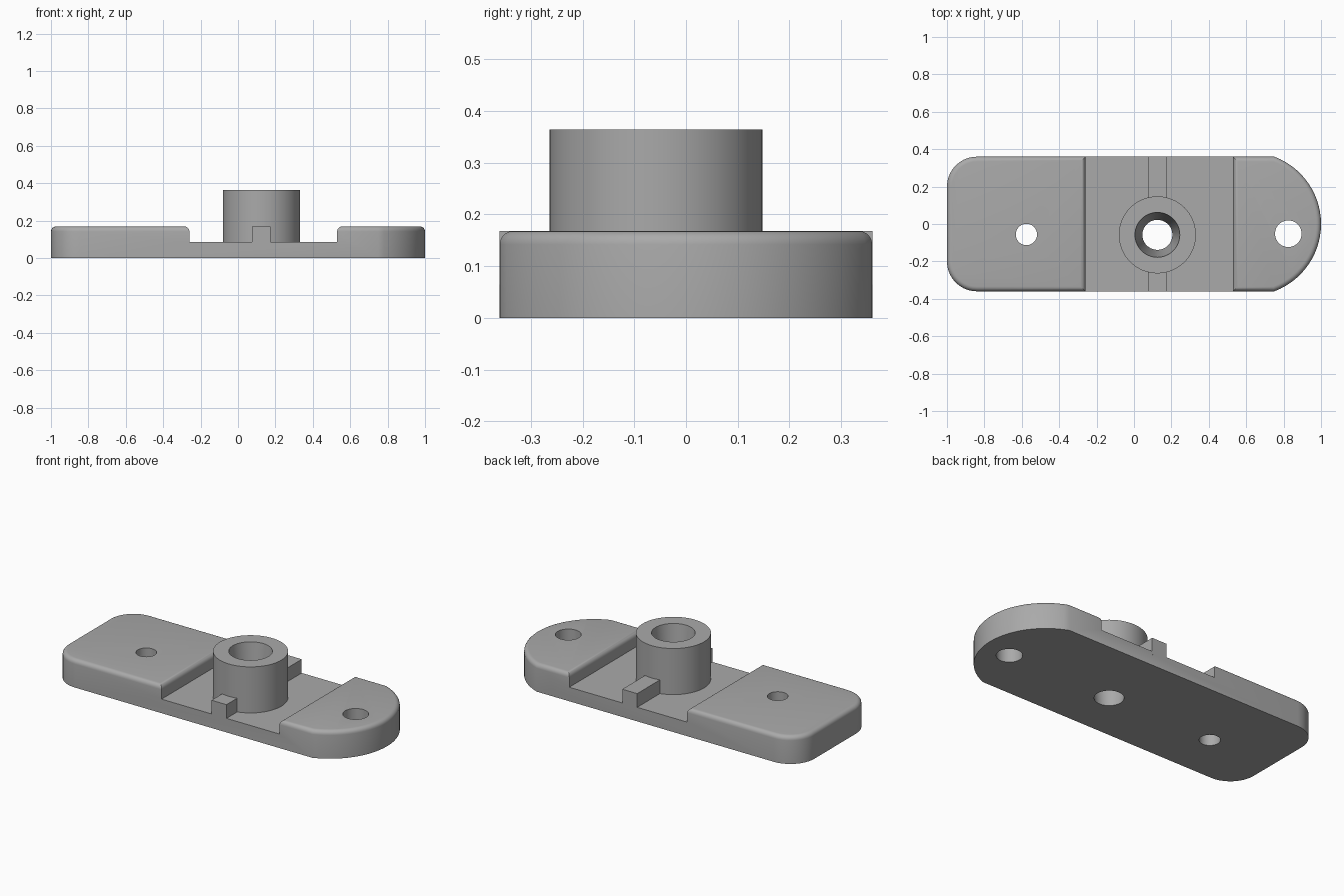
import bpy
import bmesh
from math import sin, cos, pi, atan2

if "Cube" in bpy.data.objects:
    bpy.data.objects.remove(bpy.data.objects["Cube"], do_unlink=True)

HALF, PAD_Z, FLOOR_Z, BOSS_Z = 0.36, 0.168, 0.085, 0.364
SLOT = (-0.26, 0.53)
BOSS = (0.125, -0.058)

grey = bpy.data.materials.new("plain grey")
grey.use_nodes = True
grey.diffuse_color = (0.4, 0.4, 0.4, 1)
grey.node_tree.nodes["Principled BSDF"].inputs["Base Color"].default_value = grey.diffuse_color


def finish(name, bm):
    bmesh.ops.recalc_face_normals(bm, faces=bm.faces)
    mesh = bpy.data.meshes.new(name)
    bm.to_mesh(mesh)
    bm.free()
    mesh.materials.append(grey)
    obj = bpy.data.objects.new(name, mesh)
    bpy.context.collection.objects.link(obj)
    return obj


def prism(name, outline, z0, z1):
    bm = bmesh.new()
    face = bm.faces.new([bm.verts.new((x, y, z0)) for x, y in outline])
    top = bmesh.ops.extrude_face_region(bm, geom=[face])["geom"]
    for v in top:
        if isinstance(v, bmesh.types.BMVert):
            v.co.z = z1
    if not face.is_valid or len(bm.faces) < len(outline) + 2:
        bm.faces.new([v for v in bm.verts if v.co.z == z0])
    return finish(name, bm)


def box(name, x0, x1, y0, y1, z0, z1):
    return prism(name, [(x0, y0), (x1, y0), (x1, y1), (x0, y1)], z0, z1)


def cone(name, centre, r0, r1, z0, z1, sides=64):
    bm = bmesh.new()
    bmesh.ops.create_cone(bm, cap_ends=True, segments=sides, radius1=r0, radius2=r1, depth=z1 - z0)
    bmesh.ops.translate(bm, verts=bm.verts, vec=(*centre, (z0 + z1) / 2))
    return finish(name, bm)


def combine(target, tool, operation):
    mod = target.modifiers.new("combine", 'BOOLEAN')
    mod.operation, mod.object, mod.solver = operation, tool, 'EXACT'
    bpy.context.view_layer.objects.active = target
    bpy.ops.object.modifier_apply(modifier=mod.name)
    bpy.data.objects.remove(tool, do_unlink=True)


def arc(cx, cy, r, a0, a1, steps):
    angles = [a0 + (a1 - a0) * i / steps for i in range(steps + 1)]
    return [(cx + r * cos(a), cy + r * sin(a)) for a in angles]


# Plate outline: rounded square end on the right, shallow arc on the left
CORNER, R = 0.16, 0.384
swing = atan2(HALF, 0.75 - (1 - R))
outline = arc(1 - R, 0, R, -swing, swing, 28)
outline += arc(CORNER - 1, HALF - CORNER, CORNER, pi / 2, pi, 10)
outline += arc(CORNER - 1, CORNER - HALF, CORNER, pi, 1.5 * pi, 10)
plate = prism("mounting_plate", outline, 0, PAD_Z)

# Lowered middle leaves a raised pad at each end
combine(plate, box("slot_cutter", *SLOT, -1, 1, FLOOR_Z, 1), 'DIFFERENCE')

# Rounded rims on the pads
bm = bmesh.new()
bm.from_mesh(plate.data)
rims = [e for e in bm.edges if all(abs(v.co.z - PAD_Z) < 1e-4 for v in e.verts)
        and any(f.normal.z < 0.9 for f in e.link_faces)]
bmesh.ops.bevel(bm, geom=rims, offset=0.026, segments=5, profile=0.5, affect='EDGES')
bm.to_mesh(plate.data)
bm.free()

# Locating rib across the floor and the central boss
combine(plate, box("rib", 0.075, 0.175, -HALF, HALF, FLOOR_Z - 0.02, PAD_Z), 'UNION')
combine(plate, cone("boss", BOSS, 0.206, 0.206, FLOOR_Z - 0.03, BOSS_Z), 'UNION')

# Tapered bore through the boss and a screw hole in each pad
combine(plate, cone("bore_cutter", BOSS, 0.08, 0.12, -0.001, BOSS_Z + 0.001), 'DIFFERENCE')
combine(plate, cone("small_hole_cutter", (-0.575, -0.056), 0.057, 0.057, -0.1, 1), 'DIFFERENCE')
combine(plate, cone("large_hole_cutter", (0.825, -0.052), 0.071, 0.071, -0.1, 1), 'DIFFERENCE')

# Smooth curved walls, sharp edges elsewhere
bpy.ops.object.select_all(action='DESELECT')
plate.select_set(True)
bpy.context.view_layer.objects.active = plate
bpy.ops.object.shade_smooth_by_angle(angle=pi / 6)
